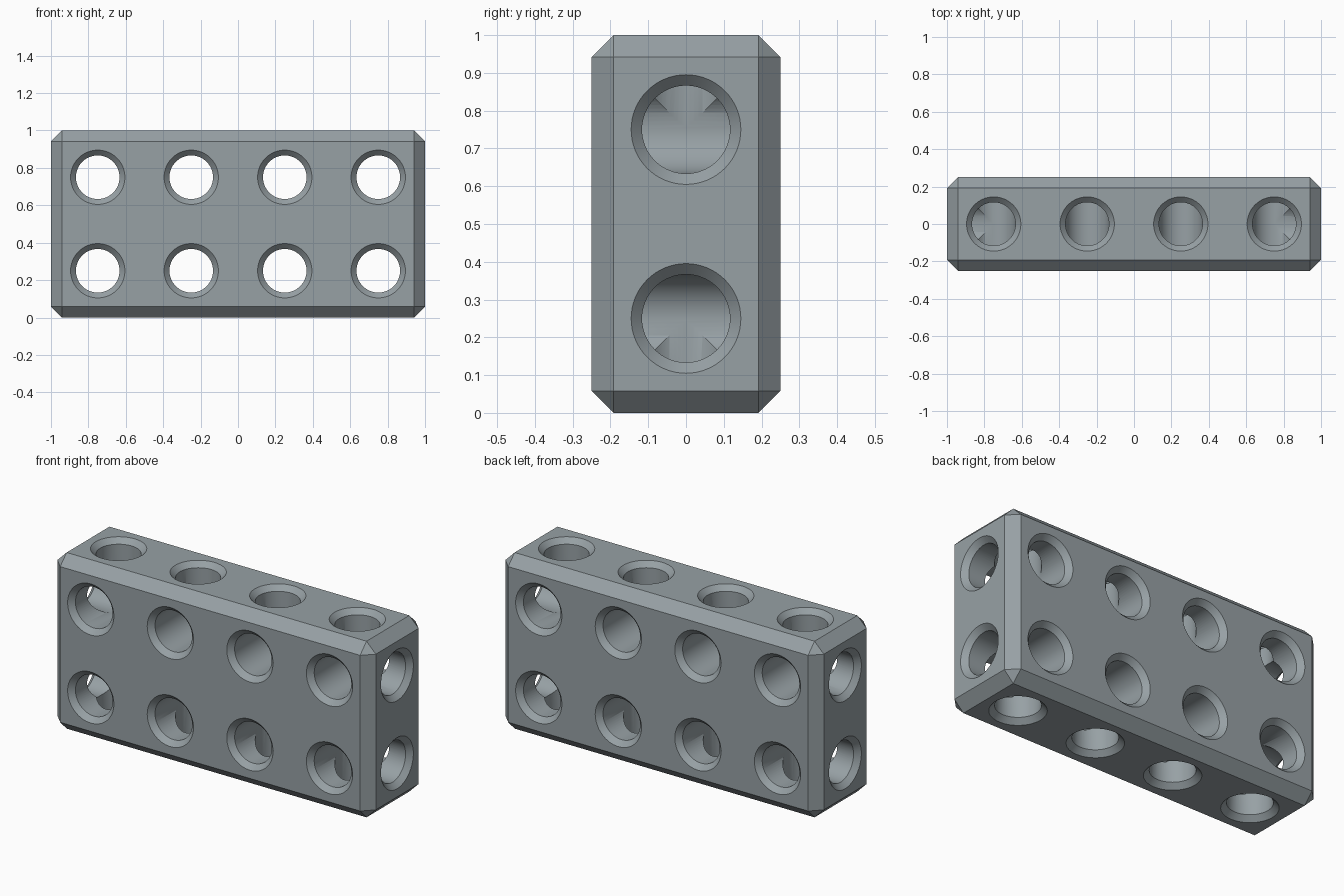
import bpy, bmesh, math
from mathutils import Matrix, Vector

if "Cube" in bpy.data.objects:
    bpy.data.objects.remove(bpy.data.objects["Cube"])

CH = 0.058          # edge chamfer
R_OUT, LIP = 0.145, 0.029   # countersink radius and depth
R = 0.1166          # hole radius
XS = (-0.75, -0.25, 0.25, 0.75)
ZS = (0.25, 0.75)
SEG = 64


def add_plug(bm, profile, origin, direction):
    """Closed turned solid: profile of (radius, distance) along direction."""
    rot = Vector(direction).to_track_quat('Z', 'Y').to_matrix().to_4x4()
    m = Matrix.Translation(origin) @ rot
    rings = []
    for r, h in profile:
        rings.append([bm.verts.new(m @ Vector((r * math.cos(2 * math.pi * i / SEG),
                                               r * math.sin(2 * math.pi * i / SEG), h)))
                      for i in range(SEG)])
    for a, b in zip(rings, rings[1:]):
        for i in range(SEG):
            j = (i + 1) % SEG
            bm.faces.new((a[i], a[j], b[j], b[i]))
    bm.faces.new(rings[0][::-1])
    bm.faces.new(rings[-1])


def make_object(name, bm):
    bmesh.ops.recalc_face_normals(bm, faces=bm.faces)
    me = bpy.data.meshes.new(name)
    bm.to_mesh(me)
    bm.free()
    ob = bpy.data.objects.new(name, me)
    bpy.context.collection.objects.link(ob)
    ob.data.materials.append(slate)
    return ob


def hole_profile(r, depth):
    """From outside the face, through the countersink, to a depth inside."""
    e = 0.02
    return [(R_OUT + e, -e), (r, LIP), (r, depth)]


# Dark slate grey
slate = bpy.data.materials.new("slate_grey")
slate.diffuse_color = (0.31, 0.355, 0.375, 1)
slate.use_nodes = True
slate.node_tree.nodes["Principled BSDF"].inputs["Base Color"].default_value = slate.diffuse_color

# Chamfered block
bm = bmesh.new()
bmesh.ops.create_cube(bm, size=1, matrix=Matrix.Translation((0, 0, 0.5)) @ Matrix.Diagonal((2, 0.5, 1, 1)))
bmesh.ops.bevel(bm, geom=bm.edges[:], offset=CH, segments=1, affect='EDGES')
block = make_object("perforated_block", bm)

# Through holes, front to back, countersunk at both faces
through = bmesh.new()
front = hole_profile(R, 0.25)[:2]
for x in XS:
    for z in ZS:
        add_plug(through, front + [(a, 0.5 - h) for a, h in front[::-1]], (x, -0.25, z), (0, 1, 0))

# Blind holes in the ends, reaching the first through hole
ends = bmesh.new()
for s in (-1, 1):
    for z in ZS:
        add_plug(ends, hole_profile(R - 0.0002, 0.25), (s, 0, z), (-s, 0, 0))

# Blind holes in the top and bottom
caps = bmesh.new()
for x in XS:
    add_plug(caps, hole_profile(R - 0.0004, 0.25), (x, 0, 1), (0, 0, -1))
    add_plug(caps, hole_profile(R - 0.0004, 0.25), (x, 0, 0), (0, 0, 1))

# Cut the holes
bpy.context.view_layer.objects.active = block
block.select_set(True)
for name, cutter_bm in (("through", through), ("ends", ends), ("caps", caps)):
    cutter = make_object(name + "_cutter", cutter_bm)
    cutter.hide_render = True
    mod = block.modifiers.new(name, 'BOOLEAN')
    mod.operation = 'DIFFERENCE'
    mod.solver = 'EXACT'
    mod.object = cutter
    bpy.ops.object.modifier_apply(modifier=mod.name)
    bpy.data.objects.remove(cutter, do_unlink=True)

bpy.ops.object.shade_smooth_by_angle(angle=math.radians(30))
